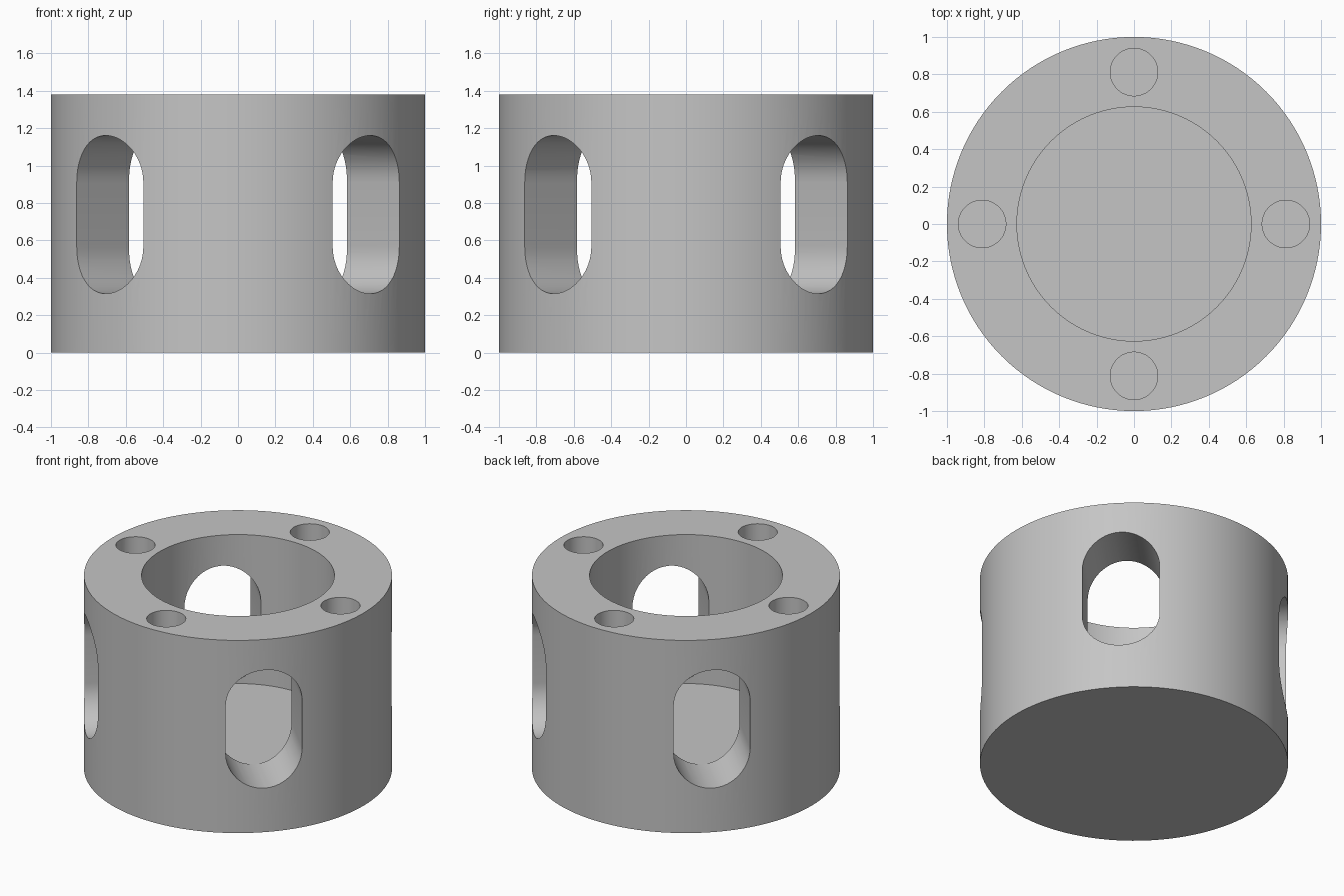
import bpy, bmesh
from math import pi, cos, sin
from mathutils import Matrix, Vector

if "Cube" in bpy.data.objects:
    bpy.data.objects.remove(bpy.data.objects["Cube"], do_unlink=True)

HEIGHT = 1.38
FLOOR = 0.313
SLOT_Z, SLOT_RADIUS, SLOT_HALF = 0.738, 0.252, 0.423
HOLE_RADIUS, HOLE_RING, HOLE_DEPTH = 0.127, 0.812, 0.5

grey = bpy.data.materials.new("plain grey")
grey.use_nodes = True
grey.diffuse_color = (0.56, 0.56, 0.56, 1)
grey.node_tree.nodes["Principled BSDF"].inputs["Base Color"].default_value = (0.56, 0.56, 0.56, 1)


def prism(name, outline, direction):
    """Extrude a closed outline into a solid."""
    bm = bmesh.new()
    face = bm.faces.new([bm.verts.new(p) for p in outline])
    grown = bmesh.ops.extrude_face_region(bm, geom=[face], use_keep_orig=True)
    moved = [v for v in grown["geom"] if isinstance(v, bmesh.types.BMVert)]
    bmesh.ops.translate(bm, verts=moved, vec=direction)
    bmesh.ops.recalc_face_normals(bm, faces=bm.faces)
    mesh = bpy.data.meshes.new(name)
    bm.to_mesh(mesh)
    bm.free()
    mesh.materials.append(grey)
    obj = bpy.data.objects.new(name, mesh)
    bpy.context.collection.objects.link(obj)
    return obj


def cylinder(name, radius, bottom, top, sides, x=0, y=0):
    ring = [(x + radius * cos(2 * pi * i / sides), y + radius * sin(2 * pi * i / sides), bottom)
            for i in range(sides)]
    return prism(name, ring, Vector((0, 0, top - bottom)))


def slot_cutter(angle):
    """Upright rounded slot running right across the body."""
    steps = 24
    straight = SLOT_HALF - SLOT_RADIUS
    outline = []
    for side in (1, -1):
        for i in range(steps + 1):
            a = pi * i / steps
            outline.append(Vector((-1.5, side * SLOT_RADIUS * cos(a),
                                   SLOT_Z + side * (straight + SLOT_RADIUS * sin(a)))))
    turn = Matrix.Rotation(angle, 3, "Z")
    return prism("slot_cutter", [turn @ p for p in outline], turn @ Vector((3, 0, 0)))


# Round body
body = cylinder("cup_body", 1, 0, HEIGHT, 128)

# Cavity, crossing side slots and blind holes in the rim
cutters = [cylinder("cavity_cutter", 0.626, FLOOR, HEIGHT + 0.2, 96)]
cutters += [slot_cutter(pi / 4), slot_cutter(-pi / 4)]
for k in range(4):
    a = k * pi / 2
    cutters.append(cylinder("rim_hole_cutter", HOLE_RADIUS, HEIGHT - HOLE_DEPTH, HEIGHT + 0.2, 48,
                            HOLE_RING * cos(a), HOLE_RING * sin(a)))

bpy.ops.object.select_all(action="DESELECT")
bpy.context.view_layer.objects.active = body
body.select_set(True)
for cutter in cutters:
    cutter.hide_render = True
    cut = body.modifiers.new("cut", "BOOLEAN")
    cut.operation = "DIFFERENCE"
    cut.solver = "EXACT"
    cut.object = cutter
    bpy.ops.object.modifier_apply(modifier=cut.name)
for cutter in cutters:
    bpy.data.objects.remove(cutter, do_unlink=True)

# Smooth round walls with crisp rims
bpy.ops.object.shade_smooth_by_angle(angle=pi / 6)
